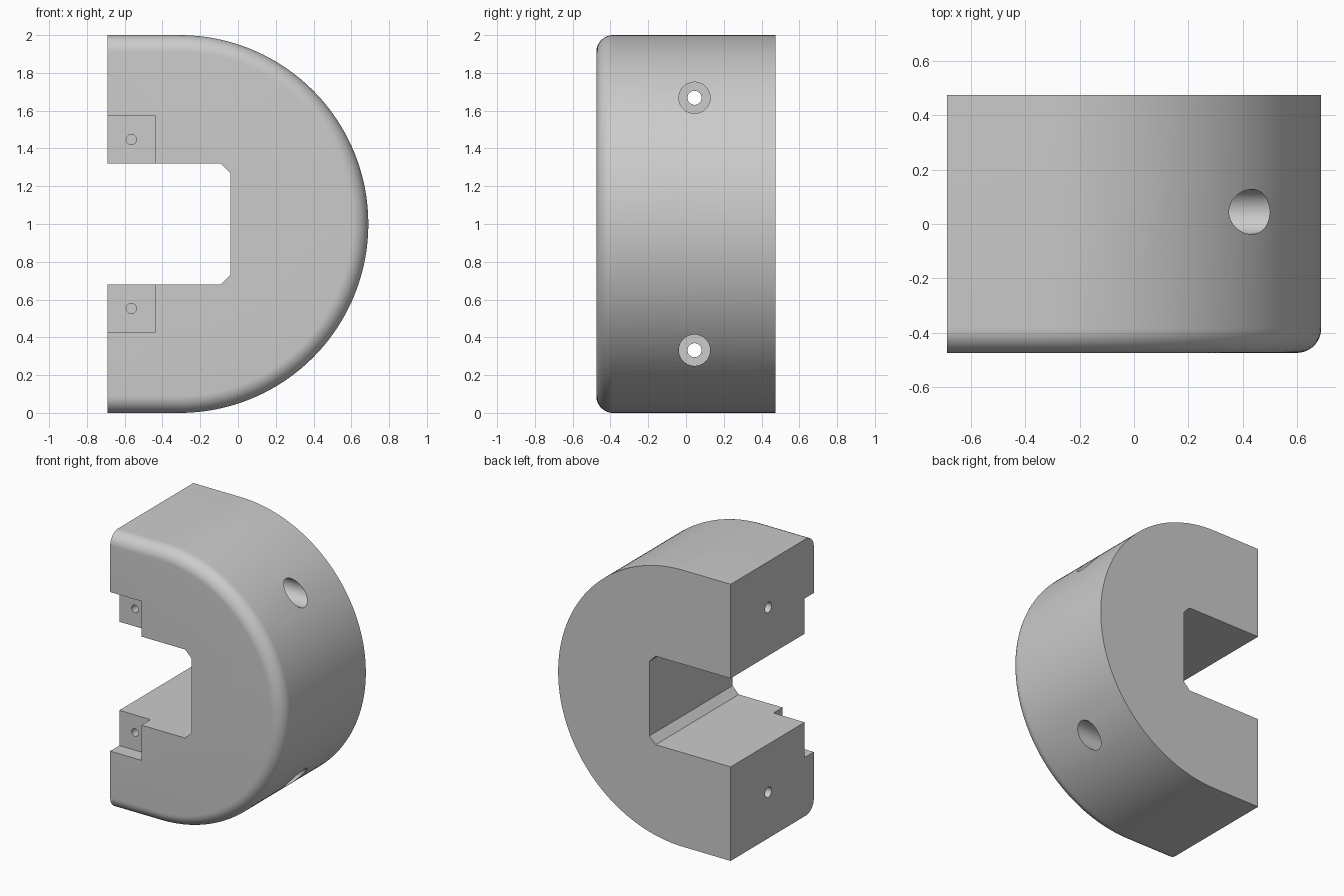
import bpy, bmesh, math
from mathutils import Matrix

if "Cube" in bpy.data.objects:
    bpy.data.objects.remove(bpy.data.objects["Cube"], do_unlink=True)

LEFT, FRONT, BACK = -0.69, -0.475, 0.475
CENTRE_X, RADIUS, FILLET = -0.31, 1.0, 0.09

grey = bpy.data.materials.new("light grey")
grey.use_nodes = True
COLOUR = (0.6, 0.6, 0.6, 1)
grey.diffuse_color = COLOUR
grey.node_tree.nodes["Principled BSDF"].inputs["Base Color"].default_value = COLOUR


def make_object(name, bm):
    bmesh.ops.recalc_face_normals(bm, faces=bm.faces)
    mesh = bpy.data.meshes.new(name)
    bm.to_mesh(mesh)
    bm.free()
    mesh.materials.append(grey)
    obj = bpy.data.objects.new(name, mesh)
    bpy.context.collection.objects.link(obj)
    return obj


def loft(name, rings):
    """Skin a list of (y, outline) rings and cap both ends."""
    bm = bmesh.new()
    loops = [[bm.verts.new((x, y, z)) for x, z in outline] for y, outline in rings]
    for a, b in zip(loops, loops[1:]):
        for i in range(len(a)):
            j = (i + 1) % len(a)
            bm.faces.new((a[i], a[j], b[j], b[i]))
    bm.faces.new(loops[0])
    bm.faces.new(loops[-1])
    return make_object(name, bm)


def d_outline(r, steps=96):
    arc = [math.pi * (0.5 - i / steps) for i in range(steps + 1)]
    return ([(LEFT, 1 + r)] + [(CENTRE_X + r * math.cos(a), 1 + r * math.sin(a)) for a in arc]
            + [(LEFT, 1 - r)])


def box(x0, x1, y0, y1, z0, z1):
    outline = [(x0, z0), (x1, z0), (x1, z1), (x0, z1)]
    return loft("cutter", [(y0, outline), (y1, outline)])


def drill(axis, start, end, a, b, r):
    """Cylinder along x at (y, z) = (a, b), or along y at (x, z) = (a, b)."""
    bm = bmesh.new()
    mid = (start + end) / 2
    if axis == "X":
        place = Matrix.Translation((mid, a, b)) @ Matrix.Rotation(math.pi / 2, 4, "Y")
    else:
        place = Matrix.Translation((a, mid, b)) @ Matrix.Rotation(math.pi / 2, 4, "X")
    bmesh.ops.create_cone(bm, cap_ends=True, segments=48, radius1=r, radius2=r,
                          depth=end - start, matrix=place)
    return make_object("cutter", bm)


# D-shaped body with a rounded front rim
rings = []
for i in range(13):
    t = math.pi / 2 * i / 12
    rings.append((FRONT + FILLET * (1 - math.sin(t)),
                  d_outline(RADIUS - FILLET * (1 - math.cos(t)))))
rings.reverse()
rings.sort(key=lambda ring: ring[0])
rings.append((BACK, d_outline(RADIUS)))
body = loft("clamp_body", rings)

# Central slot with chamfered inner corners
slot = [(-1, 0.68), (-0.09, 0.68), (-0.04, 0.73), (-0.04, 1.27), (-0.09, 1.32), (-1, 1.32)]
cutters = [loft("cutter", [(-1, slot), (1, slot)])]

# Notches, pin holes and counterbored screw holes, mirrored about mid height
for side in (1, -1):
    z0, z1 = sorted((1 + side * 0.25, 1 + side * 0.575))
    cutters.append(box(-1, -0.44, -1, -0.37, z0, z1))
    cutters.append(drill("Y", -0.6, -0.17, -0.565, 1 + side * 0.447, 0.027))
    cutters.append(drill("X", -1, 1, 0.045, 1 + side * 0.668, 0.037))
    cutters.append(drill("X", -0.2, 1, 0.045, 1 + side * 0.668, 0.083))

for cutter in cutters:
    cutter.hide_render = True
    mod = body.modifiers.new("cut", "BOOLEAN")
    mod.operation = "DIFFERENCE"
    mod.solver = "EXACT"
    mod.object = cutter

# Bake the cuts and remove the cutters
bpy.context.view_layer.update()
graph = bpy.context.evaluated_depsgraph_get()
body_mesh = bpy.data.meshes.new_from_object(body.evaluated_get(graph))
body.modifiers.clear()
body.data = body_mesh
for cutter in cutters:
    bpy.data.objects.remove(cutter, do_unlink=True)

# Smooth the rim and bores, keep hard edges sharp
bpy.ops.object.select_all(action="DESELECT")
body.select_set(True)
bpy.context.view_layer.objects.active = body
bpy.ops.object.shade_smooth_by_angle(angle=math.radians(30))
